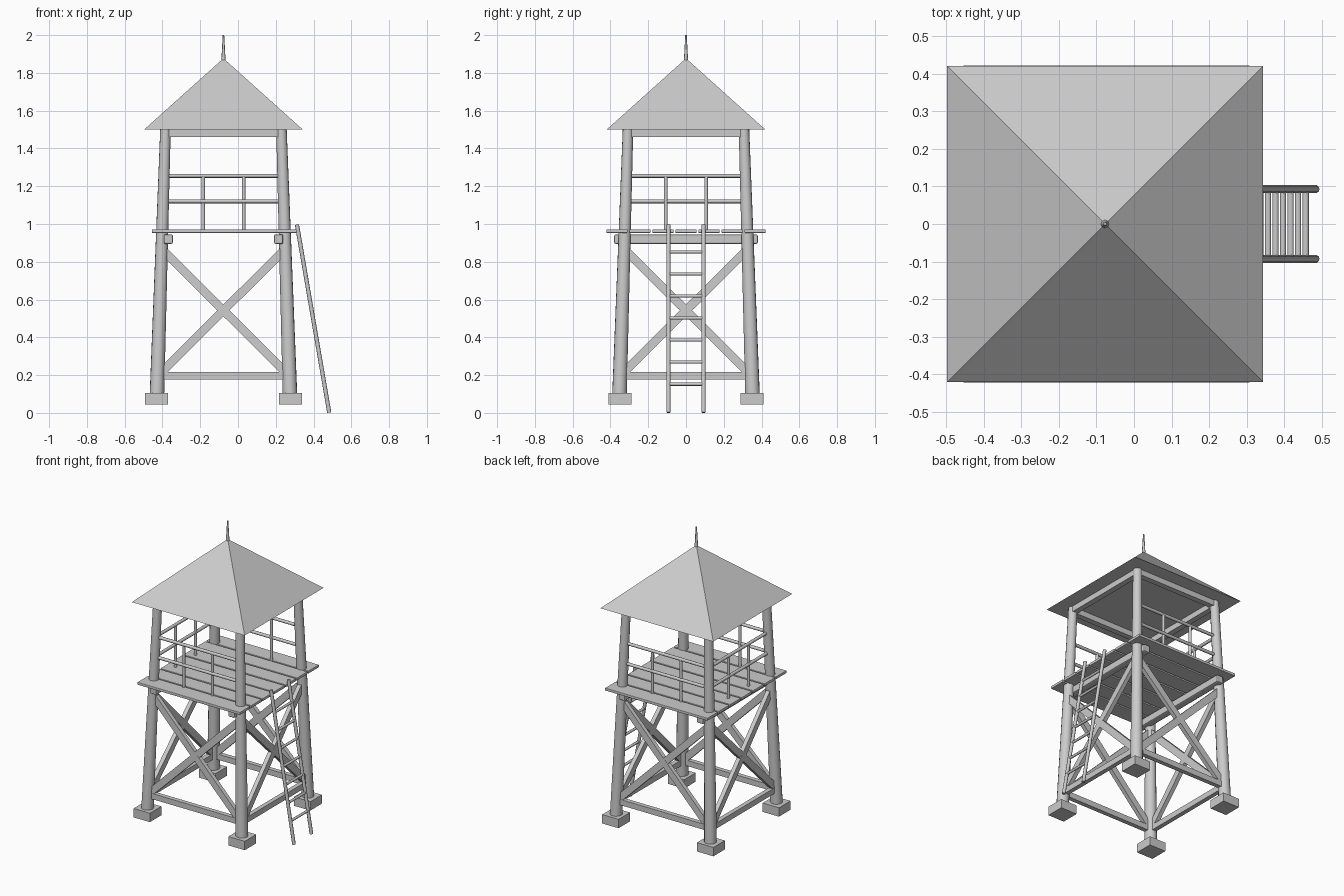
import bpy, math
from mathutils import Vector, Matrix

if "Cube" in bpy.data.objects:
    bpy.data.objects.remove(bpy.data.objects["Cube"])

CX = -0.077  # tower axis


def smooth(ob):
    bpy.ops.object.select_all(action='DESELECT')
    ob.select_set(True)
    bpy.context.view_layer.objects.active = ob
    bpy.ops.object.shade_smooth_by_angle(angle=math.radians(50))


def box(name, loc, size, bevel=0):
    bpy.ops.mesh.primitive_cube_add(size=1, location=loc)
    ob = bpy.context.object
    ob.name = name
    ob.scale = size
    bpy.ops.object.transform_apply(location=False, rotation=False, scale=True)
    if bevel:
        m = ob.modifiers.new("bevel", 'BEVEL')
        m.width, m.segments = bevel, 2
    return ob


def rod(name, a, b, r1, r2=None, sides=10):
    """Round (tapered) bar from a to b."""
    a, b = Vector(a), Vector(b)
    d = b - a
    bpy.ops.mesh.primitive_cone_add(vertices=sides, radius1=r1, radius2=r1 if r2 is None else r2,
                                    depth=d.length, location=(a + b) / 2)
    ob = bpy.context.object
    ob.name = name
    ob.rotation_euler = d.to_track_quat('Z', 'Y').to_euler()
    smooth(ob)
    return ob


def beam(name, a, b, height, depth, normal):
    """Square bar from a to b, its depth measured along normal."""
    a, b = Vector(a), Vector(b)
    d = b - a
    x = d.normalized()
    z = x.cross(normal).normalized()
    y = z.cross(x)
    ob = box(name, (0, 0, 0), (d.length, depth, height))
    ob.matrix_world = Matrix.Translation((a + b) / 2) @ Matrix((x, y, z)).transposed().to_4x4()
    return ob


def off(z):
    """Distance of a leaning post from the tower axis at height z."""
    return 0.352 - (z - 0.1) * 0.045 / 1.4


# Posts and footings
for sx in (-1, 1):
    for sy in (-1, 1):
        def p(z):
            return (CX + sx * off(z), sy * off(z), z)
        rod("post", p(0.05), p(1.5), 0.039, 0.028, 14)
        box("footing", (CX + sx * 0.354, sy * 0.35, 0.075), (0.122, 0.122, 0.06))

# Four sides: side 0 faces front, side 1 right (open for the ladder)
for i, side in enumerate(("front", "right", "back", "left")):
    rot = Matrix.Rotation(i * math.pi / 2, 3, 'Z')
    n = rot @ Vector((0, -1, 0))

    def q(x, z):
        return rot @ Vector((x, -off(z), z)) + Vector((CX, 0, 0))

    for s in (-1, 1):
        beam(side + "_cross_brace", q(-s * off(0.2), 0.195), q(s * off(0.87), 0.868), 0.045, 0.028, n)
    beam(side + "_lower_tie", q(-off(0.2), 0.197), q(off(0.2), 0.197), 0.038, 0.03, n)
    beam(side + "_top_plate", q(-off(1.48), 1.48), q(off(1.48), 1.48), 0.038, 0.038, n)
    if side != "right":
        for z in (1.12, 1.255):
            rod(side + "_rail", q(-off(z), z), q(off(z), z), 0.0105)
        for x in (-0.107, 0.107):
            foot = q(x, 1.255)
            foot.z = 0.965
            rod(side + "_baluster", foot, q(x, 1.255), 0.0095)

# Deck
for s in (-1, 1):
    box("deck_joist", (CX + s * 0.292, 0, 0.92), (0.048, 0.76, 0.05), 0.008)
for i in range(7):
    box("deck_plank", (CX + 0.004, (i - 3) * 0.122, 0.962), (0.765, 0.112, 0.018), 0.003)

# Roof and finial
bpy.ops.mesh.primitive_cone_add(vertices=4, radius1=0.421 * math.sqrt(2), radius2=0, depth=0.378,
                                location=(CX, 0, 1.499 + 0.189), rotation=(0, 0, math.pi / 4))
bpy.context.object.name = "roof"
rod("finial", (CX, 0, 1.85), (CX, 0, 2.0), 0.012, 0.004, 8)

# Ladder
lo, hi = Vector((0.483, 0, 0.002)), Vector((0.312, 0, 0.997))
for s in (-1, 1):
    o = Vector((0, s * 0.093, 0))
    rod("ladder_stile", lo + o, hi + o, 0.011)
for i in range(7):
    c = lo.lerp(hi, (0.15 + i * 0.1167) / 0.995)
    rod("ladder_rung", c - Vector((0, 0.093, 0)), c + Vector((0, 0.093, 0)), 0.0085)
